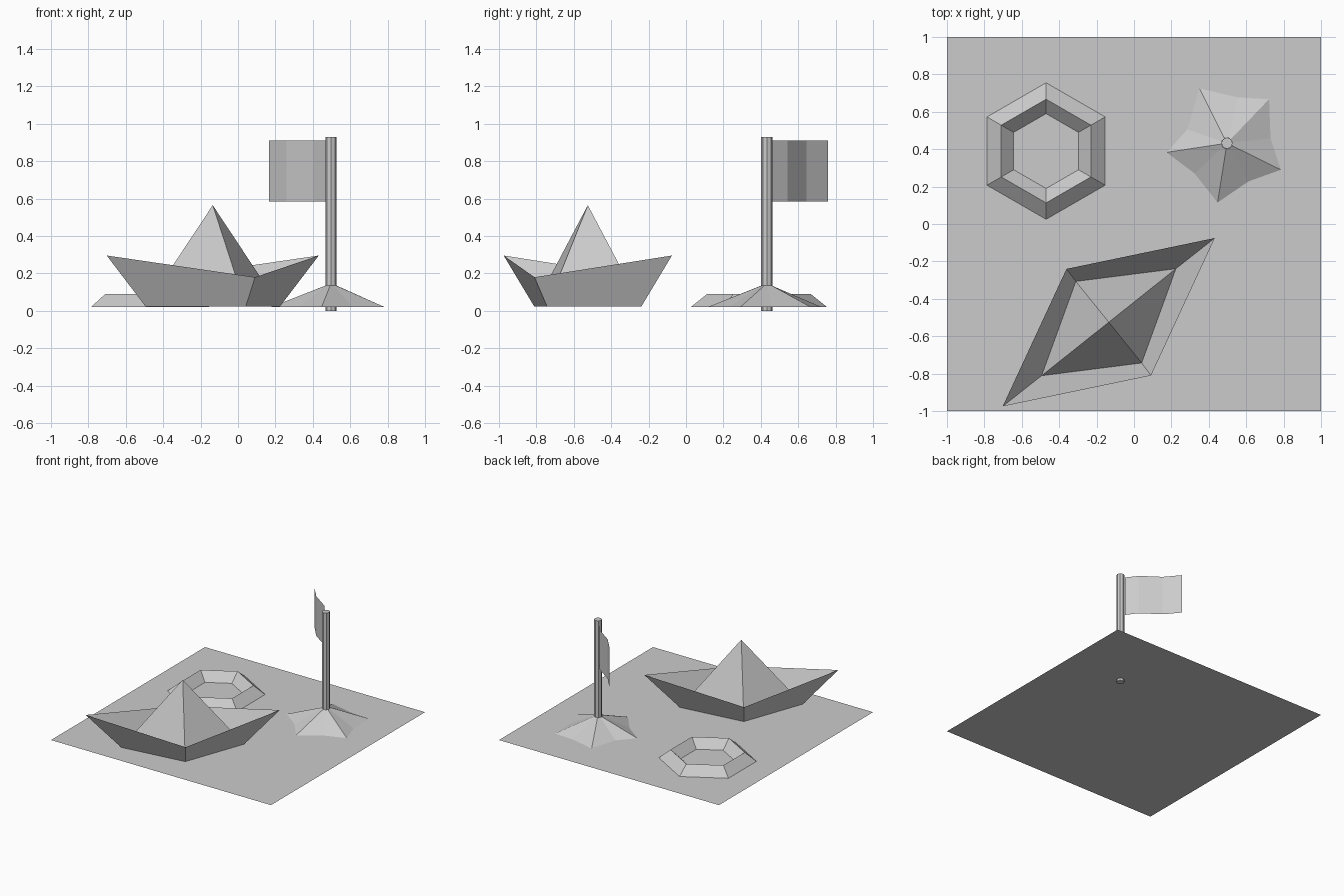
import bpy
from math import sin, cos, radians, hypot

if "Cube" in bpy.data.objects:
    bpy.data.objects.remove(bpy.data.objects["Cube"])

GROUND = 0.02


def add_mesh(name, verts, faces):
    mesh = bpy.data.meshes.new(name)
    mesh.from_pydata(verts, [], faces)
    mesh.update()
    obj = bpy.data.objects.new(name, mesh)
    bpy.context.collection.objects.link(obj)
    return obj


def loft(name, rings, closed=True):
    """Skin between rings of equal length with quads."""
    n = len(rings[0])
    verts = [p for ring in rings for p in ring]
    span = n if closed else n - 1
    faces = [(r * n + i, r * n + (i + 1) % n, (r + 1) * n + (i + 1) % n, (r + 1) * n + i)
             for r in range(len(rings) - 1) for i in range(span)]
    return add_mesh(name, verts, faces)


# Ground sheet
add_mesh("ground_sheet",
         [(-1, -1, GROUND), (1, -1, GROUND), (1, 1, GROUND), (-1, 1, GROUND)],
         [(0, 1, 2, 3)])

# Boat: flared open hull with a pyramid sail rising from the floor
bx, by = -0.135, -0.525


def rhombus(long_half, short_half, z_long, z_short):
    (lx, ly), (sx, sy) = long_half, short_half
    return [(bx - lx, by - ly, z_long), (bx + sx, by - sy, z_short),
            (bx + lx, by + ly, z_long), (bx - sx, by + sy, z_short)]


floor = rhombus((0.359, 0.286), (0.176, 0.218), 0.023, 0.023)
rim = rhombus((0.567, 0.45), (0.226, 0.285), 0.296, 0.18)
loft("boat_hull", [floor, rim])
add_mesh("boat_sail", floor + [(bx, by, 0.565)],
         [(i, (i + 1) % 4, 4) for i in range(4)] + [(3, 2, 1, 0)])

# Hexagonal ring with a ridged triangular section
loft("hexagon_ring",
     [[(-0.47 + r * cos(radians(90 + 60 * i)), 0.39 + r * sin(radians(90 + 60 * i)), z)
       for i in range(6)]
      for r, z in ((0.365, GROUND), (0.277, 0.09), (0.2, GROUND))])

# Star-shaped mound around the pole
px, py = 0.497, 0.432
star = [(0.174, 0.383), (0.324, 0.27), (0.447, 0.115), (0.613, 0.228), (0.785, 0.29),
        (0.73, 0.458), (0.722, 0.667), (0.555, 0.677), (0.35, 0.725), (0.286, 0.506)]
collar = []
for x, y in star:
    k = 0.03 / hypot(x - px, y - py)
    collar.append((px + k * (x - px), py + k * (y - py), 0.135))
loft("star_mound", [[(x, y, GROUND) for x, y in star], collar])

# Flag pole
bpy.ops.mesh.primitive_cylinder_add(vertices=8, radius=0.03, depth=0.93,
                                    location=(px, py, 0.465))
bpy.context.object.name = "flag_pole"

# Rippling flag
wave = [(0.472, 0.455), (0.405, 0.543), (0.26, 0.645), (0.165, 0.758)]
loft("flag", [[(x, y, z) for x, y in wave] for z in (0.585, 0.91)], closed=False)
